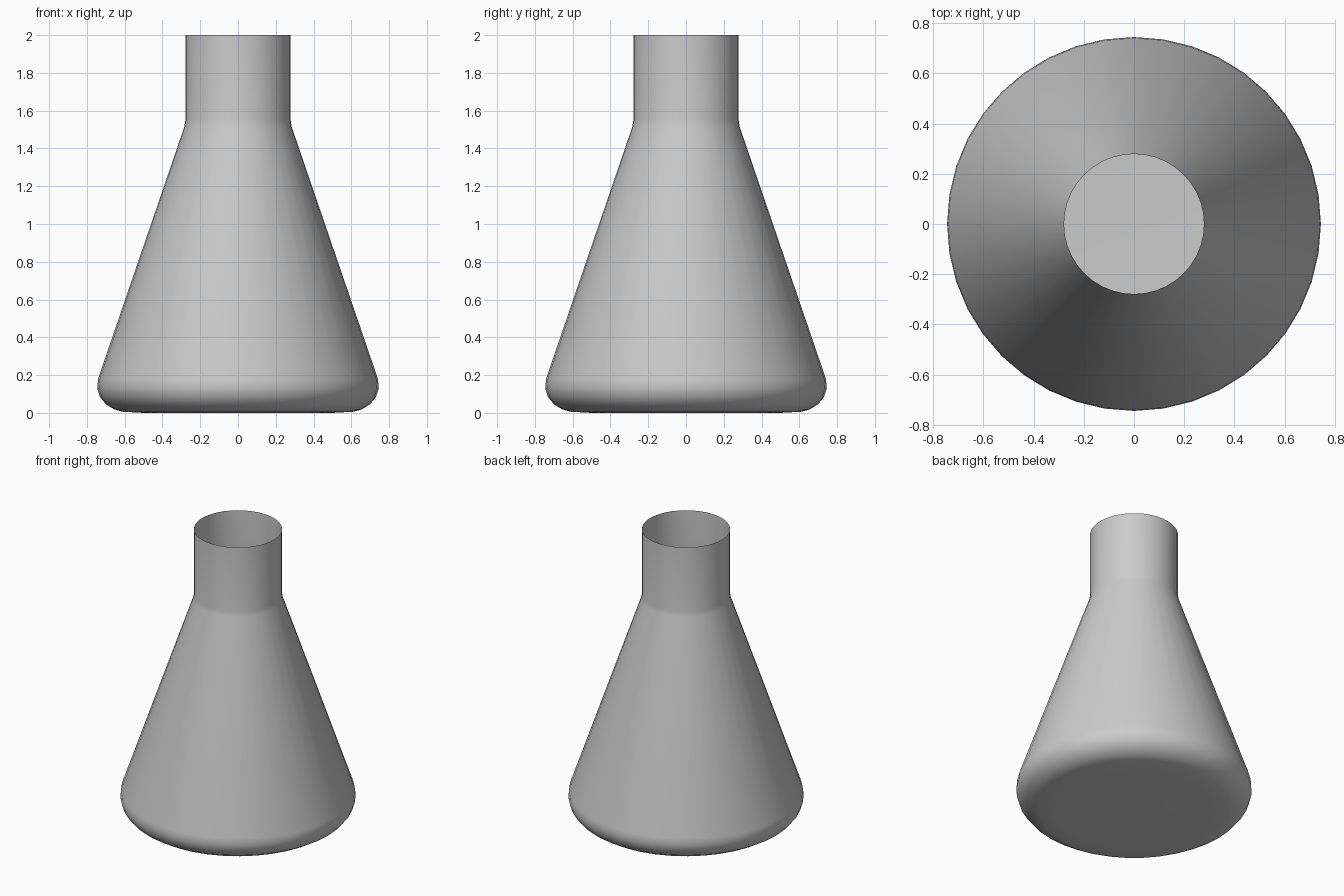
import bpy, bmesh, math

if "Cube" in bpy.data.objects:
    bpy.data.objects.remove(bpy.data.objects["Cube"])

SEGMENTS = 40
# Outer profile (radius, height): flat base, rounded heel, cone, neck
PROFILE = [(0.50, 0.0), (0.61, 0.006), (0.655, 0.018), (0.70, 0.046),
           (0.731, 0.085), (0.745, 0.13), (0.741, 0.18),
           (0.284, 1.515), (0.279, 1.55), (0.279, 2.0)]

bm = bmesh.new()
rings = []
for r, z in PROFILE:
    rings.append([bm.verts.new((r * math.cos(2 * math.pi * i / SEGMENTS),
                                r * math.sin(2 * math.pi * i / SEGMENTS), z))
                  for i in range(SEGMENTS)])

# Thin open-topped wall
for low, high in zip(rings, rings[1:]):
    for i in range(SEGMENTS):
        j = (i + 1) % SEGMENTS
        bm.faces.new((low[i], low[j], high[j], high[i]))

# Flat floor
bm.faces.new(rings[0][::-1])
for face in bm.faces:
    face.smooth = True

mesh = bpy.data.meshes.new("conical_flask")
bm.to_mesh(mesh)
bm.free()
flask = bpy.data.objects.new("conical_flask", mesh)
bpy.context.collection.objects.link(flask)
